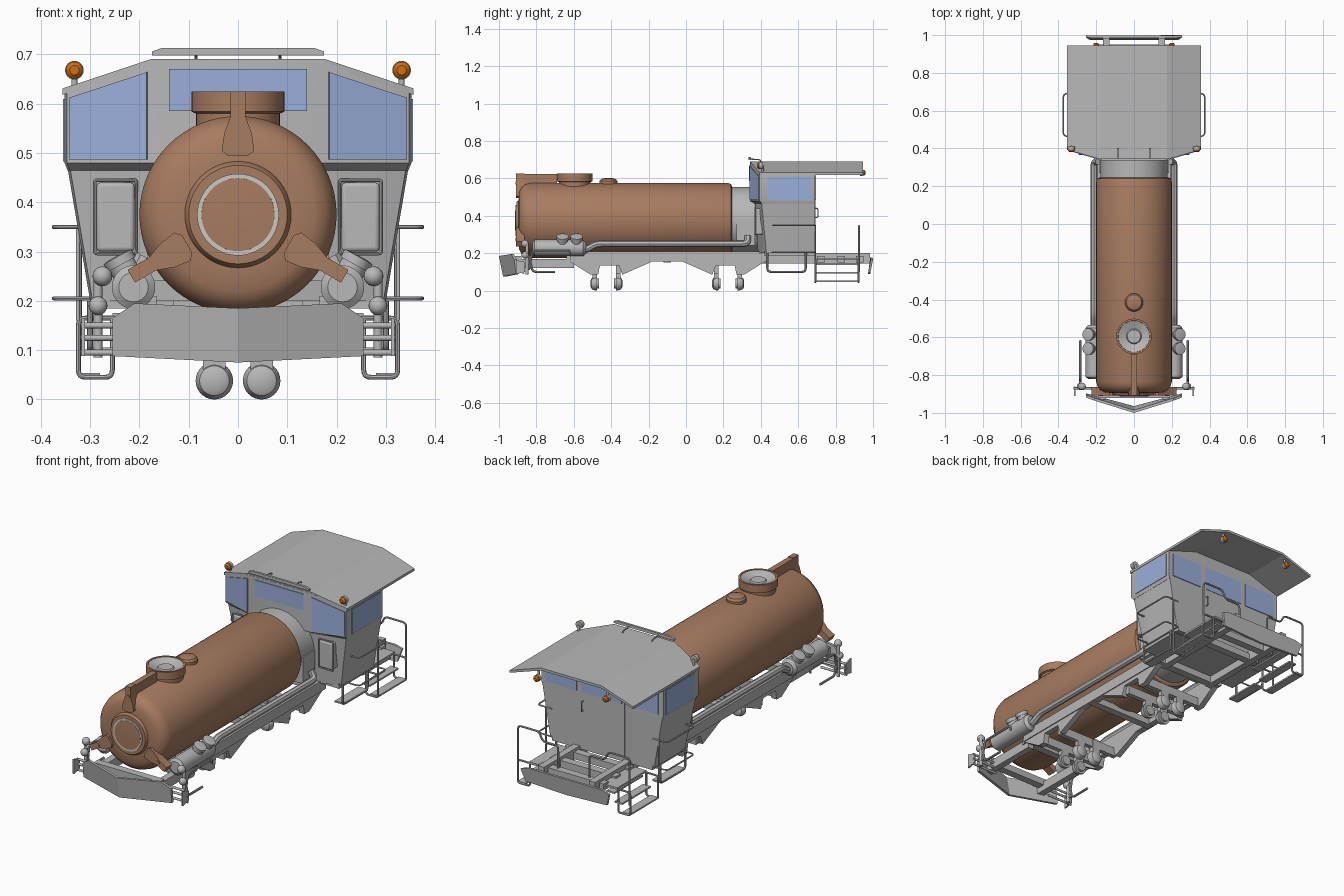
import bpy, bmesh, math
from mathutils import Vector, Matrix

if "Cube" in bpy.data.objects:
    bpy.data.objects.remove(bpy.data.objects["Cube"])

def material(name, r, g, b):
    m = bpy.data.materials.new(name)
    m.diffuse_color = (r, g, b, 1)
    m.use_nodes = True
    m.node_tree.nodes["Principled BSDF"].inputs["Base Color"].default_value = m.diffuse_color
    return m

BROWN = material("copper_brown", 0.39, 0.2, 0.118)
GREY = material("painted_grey", 0.48, 0.48, 0.48)
LIGHT = material("light_grey", 0.58, 0.58, 0.56)
GLASS = material("window_blue", 0.33, 0.43, 0.7)
ORANGE = material("lamp_orange", 0.65, 0.16, 0.006)

def finish(name, bm, mat, mirror=False):
    bmesh.ops.recalc_face_normals(bm, faces=bm.faces)
    me = bpy.data.meshes.new(name)
    bm.to_mesh(me)
    bm.free()
    me.materials.append(mat)
    ob = bpy.data.objects.new(name, me)
    bpy.context.collection.objects.link(ob)
    if mirror:
        ob.modifiers.new("mirror", 'MIRROR').use_mirror_merge = False
    return ob

def prism(name, pts, vec, mat, mirror=False):
    """Polygon extruded along a vector."""
    bm = bmesh.new()
    f = bm.faces.new([bm.verts.new(p) for p in pts])
    r = bmesh.ops.extrude_face_region(bm, geom=[f], use_keep_orig=True)
    bmesh.ops.translate(bm, vec=vec, verts=[v for v in r['geom'] if isinstance(v, bmesh.types.BMVert)])
    return finish(name, bm, mat, mirror)

def box(name, x0, x1, y0, y1, z0, z1, mat=GREY, mirror=False, bevel=0):
    ob = prism(name, [(x0, y0, z0), (x1, y0, z0), (x1, y1, z0), (x0, y1, z0)], (0, 0, z1 - z0), mat, mirror)
    if bevel:
        b = ob.modifiers.new("bevel", 'BEVEL')
        b.width, b.segments = bevel, 3
    return ob

def lathe(name, p0, p1, profile, mat, mirror=False, n=32):
    """Profile of (radius, distance) turned about the axis from p0 towards p1."""
    p0, p1 = Vector(p0), Vector(p1)
    rot = (p1 - p0).to_track_quat('Z', 'Y').to_matrix()
    bm = bmesh.new()
    rings = []
    for r, d in profile:
        ring = []
        for i in range(n):
            a = 2 * math.pi * i / n
            ring.append(bm.verts.new(p0 + rot @ Vector((r * math.cos(a), r * math.sin(a), d))))
        rings.append(ring)
    for a, b in zip(rings, rings[1:]):
        for i in range(n):
            bm.faces.new((a[i], a[(i + 1) % n], b[(i + 1) % n], b[i]))
    bm.faces.new(rings[0])
    bm.faces.new(rings[-1])
    return finish(name, bm, mat, mirror)

def rod(name, p0, p1, r, mat=GREY, mirror=False, n=24):
    return lathe(name, p0, p1, [(r, 0), (r, (Vector(p1) - Vector(p0)).length)], mat, mirror, n)

def ball(name, c, r, mat=GREY, mirror=False):
    bm = bmesh.new()
    bmesh.ops.create_uvsphere(bm, u_segments=20, v_segments=12, radius=r, matrix=Matrix.Translation(c))
    return finish(name, bm, mat, mirror)

def tube(name, pts, r, mat=GREY, mirror=True, bend=0.02, closed=False):
    """Round bar along a path with rounded corners."""
    P = [Vector(p) for p in pts]
    path = []
    for i, p in enumerate(P):
        if not closed and i in (0, len(P) - 1):
            path.append(p)
            continue
        u, v = P[i - 1] - p, P[(i + 1) % len(P)] - p
        a = p + u.normalized() * min(bend, u.length * .45)
        b = p + v.normalized() * min(bend, v.length * .45)
        path += [a.lerp(p, t).lerp(p.lerp(b, t), t) for t in (0, .25, .5, .75, 1)]
    cu = bpy.data.curves.new(name, 'CURVE')
    cu.dimensions, cu.bevel_depth, cu.bevel_resolution, cu.use_fill_caps = '3D', r, 2, True
    sp = cu.splines.new('POLY')
    sp.points.add(len(path) - 1)
    for q, p in zip(sp.points, path):
        q.co = (*p, 1)
    sp.use_cyclic_u = closed
    tmp = bpy.data.objects.new(name + "_path", cu)
    bpy.context.collection.objects.link(tmp)
    bm = bmesh.new()
    bm.from_mesh(tmp.evaluated_get(bpy.context.evaluated_depsgraph_get()).to_mesh())
    bpy.data.objects.remove(tmp)
    return finish(name, bm, mat, mirror)

# Boiler, rear collar and smokebox door
Z = 0.375
lathe("boiler", (0, -0.9, Z), (0, 0, Z), [(0.105, 0.005), (0.155, 0.008), (0.178, 0.02), (0.193, 0.04), (0.2, 0.065),
      (0.2, 1.125), (0.195, 1.14), (0.18, 1.147)], BROWN, n=64)
rod("boiler_collar", (0, 0.2, Z), (0, 0.4, Z), 0.178, GREY, n=64)
lathe("door_rim", (0, -0.907, Z), (0, 0, Z), [(0.084, 0), (0.1, 0), (0.108, 0.012), (0.108, 0.03)], BROWN, n=48)
lathe("door_ring", (0, -0.911, Z), (0, 0, Z), [(0.075, 0), (0.083, 0), (0.083, 0.02)], LIGHT, n=48)
lathe("door_disc", (0, -0.914, Z), (0, 0, Z), [(0.03, 0), (0.074, 0.002), (0.075, 0.02)], BROWN, n=48)
for k, label in enumerate(("top", "left", "right")):
    rot = Matrix.Rotation(k * 2 * math.pi / 3, 3, 'Y')
    arm = [(-.033, .13), (-.02, .119), (.02, .119), (.033, .13), (.028, .165), (.015, .2), (.015, .25), (-.015, .25), (-.015, .2), (-.028, .165)]
    prism("door_arm_" + label, [rot @ Vector((x, -0.908, r)) + Vector((0, 0, Z)) for x, r in arm], (0, 0.045, 0), BROWN)
    c = rot @ Vector((0, -0.911, 0.2)) + Vector((0, 0, Z))
    rod("arm_bolt_" + label, c, c + Vector((0, 0.02, 0)), 0.009, BROWN)
box("top_fin", -0.015, 0.015, -0.905, -0.69, 0.55, 0.622, BROWN)

# Chimney and dome
lathe("chimney", (0, -0.595, 0.55), (0, -0.595, 1), [(0.085, 0), (0.085, 0.03), (0.094, 0.034), (0.094, 0.075), (0.084, 0.075),
      (0.075, 0.045)], BROWN, n=40)
lathe("chimney_bowl", (0, -0.595, 0.59), (0, -0.595, 1), [(0.083, 0), (0.083, 0.033), (0.04, 0.016), (0.035, 0.022)], GREY, n=40)

lathe("steam_dome", (0, -0.415, 0.56), (0, -0.415, 1), [(0.048, 0), (0.048, 0.025), (0.04, 0.036), (0.02, 0.042)], BROWN)

# Cab: tapered lower body, sloped ledge and upper body with sloped top
def cab_part(name, levels):
    bm = bmesh.new()
    rings = [[bm.verts.new(p) for p in lv] for lv in levels]
    n = len(rings[0])
    for a, b in zip(rings, rings[1:]):
        for i in range(n):
            bm.faces.new((a[i], a[(i + 1) % n], b[(i + 1) % n], b[i]))
    bm.faces.new(rings[0])
    t = rings[-1]
    bm.faces.new((t[0], t[1], t[6], t[7]))
    bm.faces.new(t[1:7])
    bm.faces.new([t[0]] + t[7:])
    return finish(name, bm, GREY)

def plan(w, z, y0, yc, h=None):
    half = [(0.175, y0), (w - .005, yc), (w, yc + .025), (w, 0.5), (w, 0.69), (0.175, 0.69)]
    pts = [(-0.175, y0)] + half + [(-x, y) for x, y in half[:0:-1]]
    return [(x, y, z if h is None else h(x)) for x, y in pts]
roof_z = lambda x: 0.685 - max(0, abs(x) - 0.175) * 0.333
cab_part("cab_lower", [plan(0.30, 0.2, 0.385, 0.43), plan(0.345, 0.465, 0.368, 0.405)])
cab_part("cab_upper", [plan(0.346, 0.465, 0.368, 0.405), plan(0.352, 0.48, 0.342, 0.393), plan(0.352, 0.63, 0.342, 0.393, roof_z)])
prism("roof", [(0.175, 0.343, 0.678), (0.356, 0.393, 0.618), (0.356, 0.945, 0.618), (0.175, 0.945, 0.678)], (0, 0, 0.013), GREY, True)
box("roof_center", -0.175, 0.175, 0.343, 0.945, 0.678, 0.691)
prism("visor", [(-.175, .335, .698), (.175, .335, .698), (.175, .335, .706), (.155, .335, .713), (-.155, .335, .713), (-.175, .335, .706)], (0, .012, 0), GREY)
tube("visor_bracket", [(0.085, 0.34, 0.703), (0.085, 0.4, 0.7), (0.085, 0.4, 0.68)], 0.003)

# Windows, rear doors and front cabinets
prism("front_window", [(-.14, .343, .585), (.14, .343, .585), (.14, .343, .67), (-.14, .343, .67)], (0, -.005, 0), GLASS)
fy = lambda x: 0.342 + (x - 0.175) * 0.3
prism("front_side_window", [(x, fy(x), z) for x, z in ((.184, .487), (.342, .487), (.342, .612), (.184, .664))], (.0013, -.0045, 0), GLASS, True)
box("side_window", .35, .355, .435, .67, .483, .61, GLASS, True)
box("rear_door_window", -.115, .115, .688, .694, .485, .61, GLASS)
box("rear_side_window", .145, .325, .688, .694, .485, .61, GLASS, True)
box("rear_door_panel", -.13, .13, .68, .692, .21, .65)
tube("door_handle", [(0.11, 0.685, 0.44), (0.11, 0.705, 0.44), (0.11, 0.705, 0.39), (0.11, 0.685, 0.39)], 0.003, mirror=False, bend=.008)
box("front_cabinet", .21, .287, .365, .43, .3, .44, GREY, True, .008)
tube("cabinet_frame", [(.206, .37, .296), (.291, .37, .296), (.291, .37, .445), (.206, .37, .445)], 0.0035, GREY, bend=.006, closed=True)
box("firebox_side", .12, .185, .27, .37, .24, .38, GREY, True)

# Beacons
for y0, y1, x, z, r in ((.41, .38, .332, .668, .019), (.93, .958, .2, .63, .017)):
    tag = "front" if y0 < .5 else "rear"
    rod(tag + "_beacon_case", (x, y0, z), (x, (y0 + y1) / 2, z), r, GREY, True)
    lathe(tag + "_beacon", (x, (y0 + y1) / 2, z), (x, y1, z), [(r * .9, 0), (r * .9, .008), (r * .5, .015)], ORANGE, True)
    rod(tag + "_beacon_post", (x, y0, z), (x, y0, .615 if y0 < .5 else .665), .006, GREY, True)

# Frame, sills and hanging brackets
box("sill", .165, .2, -.62, .44, .155, .21, GREY, True)
box("front_sill", .15, .185, -.93, -.6, .12, .17, GREY, True)
box("rear_sill", .13, .165, .4, .985, .145, .2, GREY, True)
box("cab_floor", -.29, .29, .42, .69, .185, .21)
for i, y in enumerate((-.9, -.62, -.1, .2, .42, .72, .83, .93)):
    box("cross_beam_%d" % i, -.19, .19, y - .02, y + .02, .15, .185)
for s, tag in ((-1, "front"), (1, "rear")):
    Y = lambda d: -0.1 + s * d
    prof = [(.07, .16), (.24, .085), (.26, .135), (.36, .135), (.37, .085), (.41, .085), (.53, .16)]
    prism(tag + "_bogie_plate", [(.165, Y(d), z) for d, z in prof], (.03, 0, 0), GREY, True)
    for d, e in ((.24, .285), (.41, .365)):
        lathe("%s_drum_%d" % (tag, d * 100), (.048, Y(d), .038), (.048, Y(e), .038), [(.018, 0), (.03, .006), (.038, .024), (.038, .034), (.026, .034), (.026, .045)], GREY, True)
        box("%s_hanger_%d" % (tag, d * 100), .025, .071, min(Y(d), Y(e)) + .01, max(Y(d), Y(e)) - .01, .045, .13, GREY, True)
        box("%s_axle_beam_%d" % (tag, d * 100), -.18, .18, Y((d + e) / 2) - .012, Y((d + e) / 2) + .012, .09, .135)

# Front plough and rear deflector
prism("plough", [(0, -1, .185), (.21, -.935, .195), (.255, -.918, .165), (.255, -.91, .088), (0, -.978, .075)], (0, .014, 0), GREY, True)
prism("rear_deflector", [(-.255, .988, .165), (-.215, .985, .178), (.215, .985, .178), (.255, .988, .165), (.235, .975, .1), (0, .973, .09), (-.235, .975, .1)], (0, .012, 0), GREY)

# Steam cylinders with valves and side pipes
lathe("cylinder", (.212, -.82, .228), (.212, 0, .228), [(.03, 0), (.044, .01), (.044, .27), (.03, .285)], GREY, True)
for i, y in enumerate((-.66, -.585)):
    lathe("valve_%d" % i, (.212, y, .23), (.245, y, .29), [(.028, 0), (.028, .05), (.032, .05), (.032, .068), (.02, .07)], GREY, True)
tube("side_pipe", [(.21, -.56, .22), (.212, -.53, .22), (.212, -.48, .25), (.212, .33, .25), (.19, .33, .29)], .018, bend=.03)

# Front corner fittings
ball("upper_lamp", (.275, -.86, .25), .02, GREY, True)
ball("lower_lamp", (.284, -.86, .19), .019, GREY, True)
rod("lamp_post", (.284, -.85, .085), (.284, -.85, .25), .009, GREY, True)
tube("front_step_rail", [(.284, -.84, .11), (.284, -.82, .215), (.284, -.62, .215), (.284, -.62, .19)], .006)
tube("front_step_bar", [(.284, -.84, .19), (.284, -.82, .1), (.284, -.7, .1)], .006)
for i, z in enumerate((.095, .125, .15)):
    rod("corner_bar_%d" % i, (.17, -.87, z), (.32, -.87, z), .006, GREY, True)
prism("corner_plate", [(.31, -.91, .165), (.31, -.86, .15), (.31, -.86, .1), (.31, -.91, .088)], (.008, 0, 0), GREY, True)

# Cab side rails and steps
for i, z in enumerate((.205, .35)):
    tube("side_rail_%d" % i, [(.29, .465, z), (.374, .465, z), (.374, .69, z), (.29, .69, z)], .004)
tube("cab_step_frame", [(.3, .435, .2), (.3, .435, .1), (.3, .64, .1), (.3, .64, .2)], .006)
box("cab_step", .25, .305, .44, .635, .097, .105, GREY, True)
rod("cab_rear_post", (.325, .69, .16), (.325, .69, .35), .004, GREY, True)

# Rear steps and rails
for i, (x, z) in enumerate(((.19, .14), (.235, .095), (.28, .05))):
    box("rear_tread_%d" % i, x, x + .045, .69, .925, z - .004, z + .004, GREY, True)
for i, y in enumerate((.692, .922)):
    tube("step_loop_%d" % i, [(.255, y, .165), (.255, y, .045), (.324, y, .045), (.324, y, .165), (.2, y, .165)], .005, bend=.015)
tube("rear_rail", [(.322, .925, .1), (.322, .925, .345), (.2, .925, .345), (.18, .925, .3), (.09, .925, .3), (.09, .925, .17)], .005)
box("rear_platform", .13, .255, .69, .93, .165, .175, GREY, True)

# Smooth round parts, keep edges sharp
for ob in bpy.context.scene.objects:
    ob.select_set(ob.type == 'MESH')
    bpy.context.view_layer.objects.active = ob
bpy.ops.object.shade_smooth_by_angle(angle=math.radians(35))
